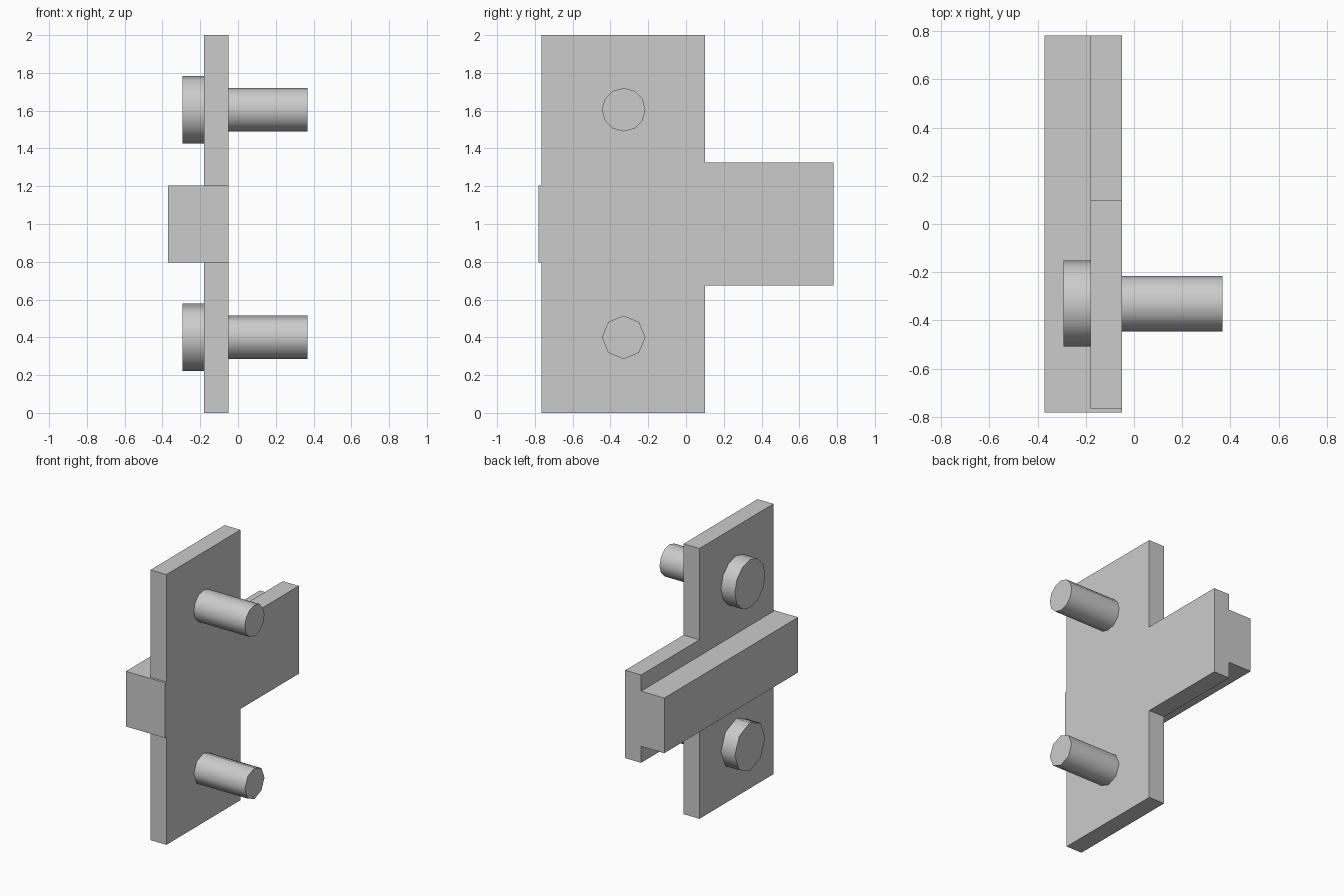
import bpy, bmesh, math
from mathutils import Matrix, Vector

if "Cube" in bpy.data.objects:
    bpy.data.objects.remove(bpy.data.objects["Cube"])


def make_object(name, bm):
    bmesh.ops.recalc_face_normals(bm, faces=bm.faces)
    mesh = bpy.data.meshes.new(name)
    bm.to_mesh(mesh)
    bm.free()
    obj = bpy.data.objects.new(name, mesh)
    bpy.context.collection.objects.link(obj)
    return obj


def extrude_profile(name, profile, x0, x1):
    """Extrude a (y, z) outline along x."""
    bm = bmesh.new()
    face = bm.faces.new([bm.verts.new((x0, y, z)) for y, z in profile])
    out = bmesh.ops.extrude_face_region(bm, geom=[face])
    verts = [g for g in out["geom"] if isinstance(g, bmesh.types.BMVert)]
    bmesh.ops.translate(bm, verts=verts, vec=(x1 - x0, 0, 0))
    return make_object(name, bm)


def rod(name, x0, x1, y, z, radius, sides):
    """Smooth-sided cylinder along x with flat caps."""
    bm = bmesh.new()
    place = Matrix.Translation(Vector(((x0 + x1) / 2, y, z))) @ Matrix.Rotation(math.pi / 2, 4, 'Y')
    bmesh.ops.create_cone(bm, cap_ends=True, segments=sides, radius1=radius,
                          radius2=radius, depth=x1 - x0, matrix=place)
    obj = make_object(name, bm)
    bpy.ops.object.select_all(action='DESELECT')
    obj.select_set(True)
    bpy.context.view_layer.objects.active = obj
    bpy.ops.object.shade_smooth_by_angle(angle=math.radians(60))
    return obj


BACK, FACE = -0.18, -0.05

# T-shaped plate, with the small lip where the rail end shows at the front
extrude_profile("t_plate", [
    (-0.765, 0), (0.10, 0), (0.10, 0.675), (0.782, 0.675),
    (0.782, 1.325), (0.10, 1.325), (0.10, 2), (-0.765, 2),
    (-0.765, 1.205), (-0.782, 1.205), (-0.782, 0.797), (-0.765, 0.797)],
    BACK, FACE)

# Rail across the back of the plate
extrude_profile("rail", [(-0.782, 0.797), (0.782, 0.797), (0.782, 1.205), (-0.782, 1.205)],
                -0.37, BACK)

# Two bolts: thin shaft in front, wide head behind
for side, z, sides in (("lower", 0.40, 8), ("upper", 1.605, 12)):
    rod(side + "_bolt_shaft", FACE, 0.367, -0.33, z, 0.115, sides)
    rod(side + "_bolt_head", -0.293, BACK, -0.33, z, 0.178, sides)
